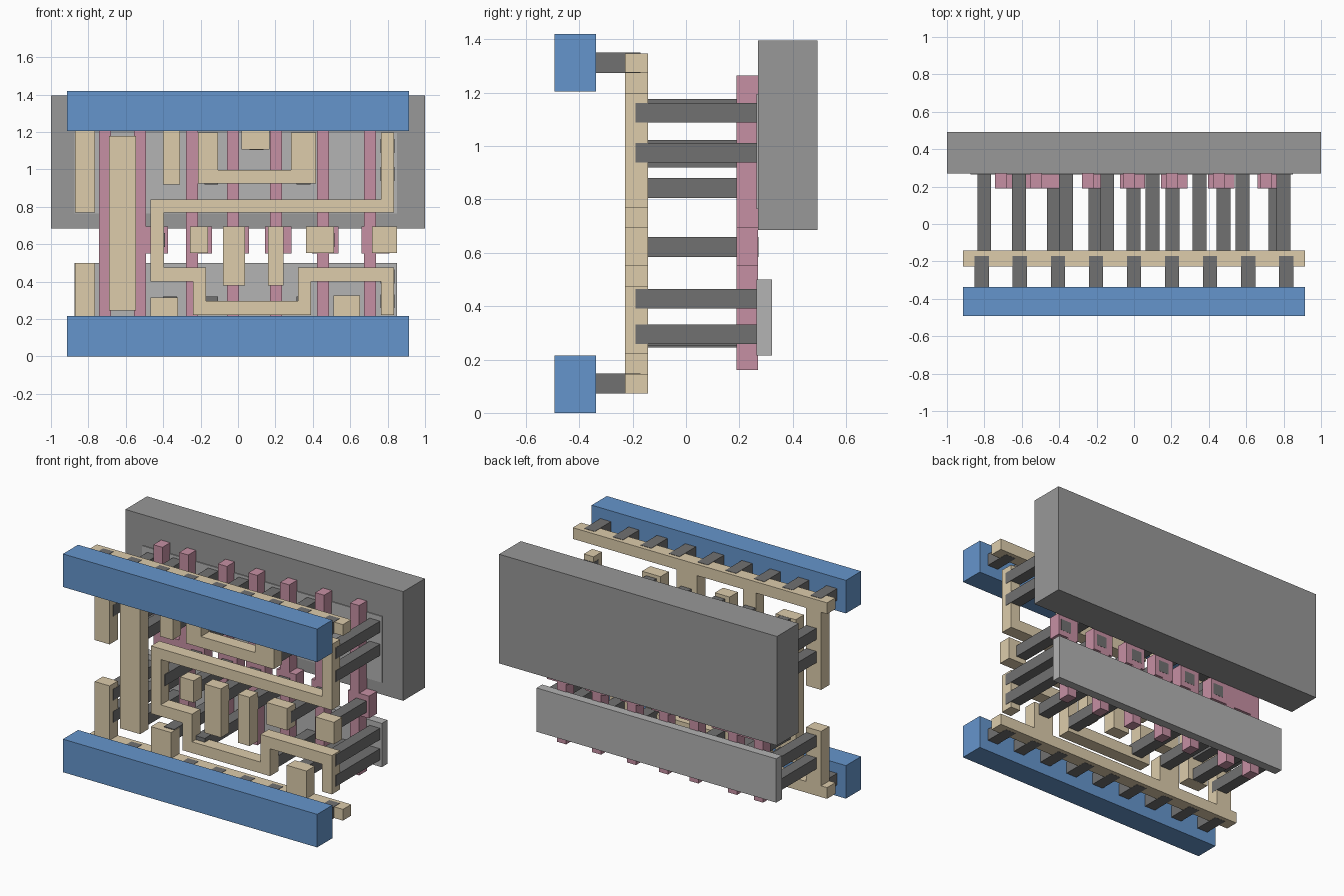
import bpy, bmesh

if "Cube" in bpy.data.objects:
    bpy.data.objects.remove(bpy.data.objects["Cube"])

def material(name, rgb):
    m = bpy.data.materials.new(name)
    m.diffuse_color = (*[(c / 255) ** 2.2 for c in rgb], 1)
    m.use_nodes = True
    m.node_tree.nodes["Principled BSDF"].inputs["Base Color"].default_value = m.diffuse_color
    return m

BLUE = material("upper_metal", (101, 148, 203))
TAN = material("lower_metal", (220, 203, 170))
PINK = material("gate", (197, 143, 162))
DARK = material("contact", (112, 112, 112))
GREY = material("well", (151, 151, 151))
LIGHT = material("diffusion", (178, 178, 178))

def plates(name, outlines, y0, y1, mat):
    """Extrude closed x-z outlines from y0 to y1 into one object."""
    bm = bmesh.new()
    for pts in outlines:
        f = bm.faces.new([bm.verts.new((x, y0, z)) for x, z in pts])
        ext = bmesh.ops.extrude_face_region(bm, geom=[f], use_keep_orig=True)
        bmesh.ops.translate(bm, vec=(0, y1 - y0, 0),
                            verts=[v for v in ext["geom"] if isinstance(v, bmesh.types.BMVert)])
    bmesh.ops.recalc_face_normals(bm, faces=bm.faces[:])
    me = bpy.data.meshes.new(name)
    bm.to_mesh(me)
    bm.free()
    me.materials.append(mat)
    ob = bpy.data.objects.new(name, me)
    bpy.context.collection.objects.link(ob)
    return ob

def rect(x0, x1, z0, z1):
    return [(x0, z0), (x1, z0), (x1, z1), (x0, z1)]

def square(x, z, r=0.037):
    return rect(x - r, x + r, z - r, z + r)

def comb(z_out, z_in, tabs):
    """Rail outline with tabs (x0, x1, z_end) growing from its inner edge."""
    pts = [(0.915, z_out), (-0.915, z_out), (-0.915, z_in)]
    for x0, x1, z in tabs:
        pts += [(x0, z_in), (x0, z), (x1, z), (x1, z_in)]
    return pts + [(0.915, z_in)]

# silicon: well and the two diffusion strips
plates("well", [rect(-1, 1, 0.685, 1.395)], 0.27, 0.493, GREY)
plates("lower_diffusion", [rect(-0.875, 0.85, 0.215, 0.5)], 0.264, 0.322, LIGHT)
plates("upper_diffusion", [rect(-0.875, 0.85, 0.765, 1.195)], 0.264, 0.322, LIGHT)

# gates: vertical bars with a contact pad at mid height, cross-shaped outlines
GZ0, GZ1, PZ0, PZ1 = 0.16, 1.265, 0.55, 0.695
def gate(x0, x1, p0, p1):
    return [(x0, GZ0), (x1, GZ0), (x1, PZ0), (p1, PZ0), (p1, PZ1), (x1, PZ1),
            (x1, GZ1), (x0, GZ1), (x0, PZ1), (p0, PZ1), (p0, PZ0), (x0, PZ0)]
gates = [(-0.278, -0.278, -0.14), (-0.059, -0.075, 0.06), (0.171, 0.145, 0.285),
         (0.422, 0.395, 0.537), (0.674, 0.66, 0.81)]
plates("gates", [gate(x, x + 0.065, a, b) for x, a, b in gates], 0.19, 0.27, PINK)
a, b, c, d, e = -0.743, -0.678, -0.556, -0.491, -0.374
plates("double_gate", [[(a, GZ0), (b, GZ0), (b, PZ0), (c, PZ0), (c, GZ0), (d, GZ0), (d, PZ0),
                        (e, PZ0), (e, PZ1), (d, PZ1), (d, GZ1), (c, GZ1), (c, PZ1), (b, PZ1),
                        (b, GZ1), (a, GZ1)]], 0.19, 0.27, PINK)

# contacts from the wiring back to diffusion and gates
columns = {-0.801: (0.283, 0.428, 0.975, 1.125), -0.615: (0.283, 0.428, 0.843, 0.985, 1.14),
           -0.363: (0.283, 0.985, 1.14), -0.143: (0.283, 0.957, 1.14), 0.098: (1.14,),
           0.35: (0.283, 0.957, 1.14), 0.58: (0.287,), 0.8: (0.295, 0.428, 0.975, 1.125)}
plates("diffusion_contacts", [square(x, z) for x, zs in columns.items() for z in zs],
       -0.19, 0.268, DARK)
plates("gate_contacts", [square(x, 0.622) for x in (-0.428, -0.207, -0.003, 0.205, 0.478, 0.755)],
       -0.19, 0.271, DARK)

# lower metal: power rails with tabs, and signal wires
M0, M1 = -0.228, -0.143
plates("bottom_rail", [comb(0.073, 0.146, [(-0.872, -0.765, 0.5), (-0.468, -0.322, 0.315),
                                          (0.51, 0.652, 0.325)])], M0, M1, TAN)
plates("top_rail", [comb(1.348, 1.275, [(-0.872, -0.765, 0.77), (-0.402, -0.31, 0.92),
                                       (0.02, 0.168, 1.105)])], M0, M1, TAN)
plates("output_strip", [rect(-0.69, -0.545, 0.245, 1.178)], M0, M1, TAN)
plates("u_wire", [[(-0.214, 0.925), (0.417, 0.925), (0.417, 1.198), (0.283, 1.198), (0.283, 0.997),
                   (-0.107, 0.997), (-0.107, 1.198), (-0.214, 1.198)]], M0, M1, TAN)
plates("serpentine_wire", [[
    (0.765, 1.198), (0.765, 0.84), (-0.467, 0.84), (-0.467, 0.4), (-0.24, 0.4), (-0.24, 0.222),
    (0.39, 0.222), (0.39, 0.4), (0.765, 0.4), (0.765, 0.222), (0.835, 0.222), (0.835, 0.475),
    (0.32, 0.475), (0.32, 0.295), (-0.171, 0.295), (-0.171, 0.475), (-0.396, 0.475),
    (-0.396, 0.77), (0.835, 0.77), (0.835, 1.198)]], M0, M1, TAN)
pins = [(-0.257, -0.16, 0.552), (-0.08, 0.037, 0.378), (0.16, 0.243, 0.378),
        (0.364, 0.513, 0.552), (0.717, 0.85, 0.552)]
plates("input_pins", [rect(x0, x1, z, 0.695) for x0, x1, z in pins], M0, M1, TAN)

# upper metal supply bars and the vias joining them to the rails
for name, z0, z1, zv in (("bottom", 0, 0.215, 0.11), ("top", 1.205, 1.42, 1.312)):
    plates(name + "_supply_bar", [rect(-0.915, 0.915, z0, z1)], -0.493, -0.337, BLUE)
    plates(name + "_vias", [square(i * 0.2035, zv, 0.038) for i in range(-4, 5)],
           -0.36, -0.17, DARK)
